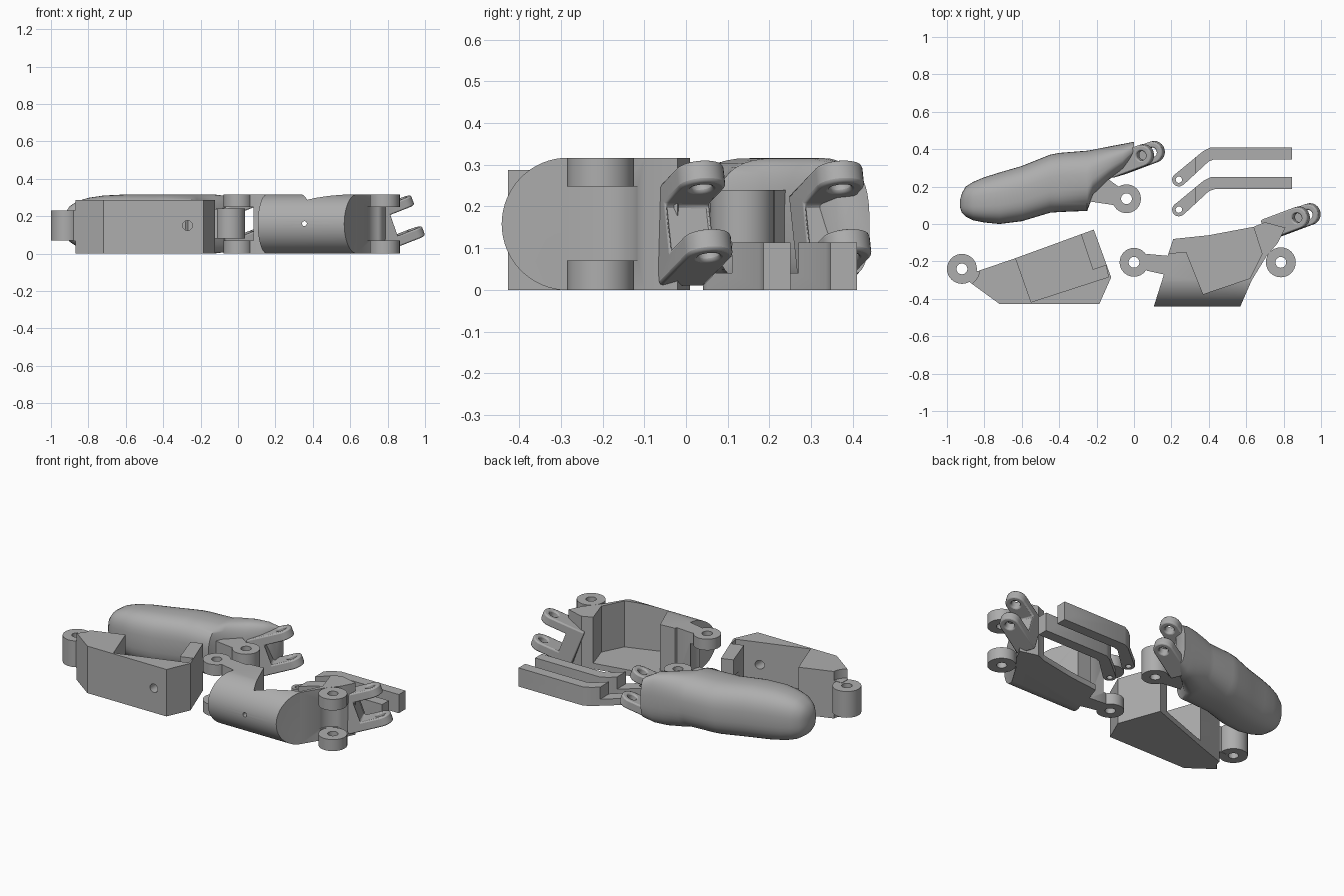
import bpy, bmesh, math
from mathutils import Matrix, Vector

cube = bpy.data.objects.get("Cube")
if cube:
    bpy.data.objects.remove(cube, do_unlink=True)

grey = bpy.data.materials.new("plastic grey")
grey.use_nodes = True
COLOUR = (0.42, 0.42, 0.42, 1)
grey.diffuse_color = COLOUR
grey.node_tree.nodes["Principled BSDF"].inputs["Base Color"].default_value = COLOUR

TOP = 0.316   # full height of the finger bodies
MID = TOP / 2


def make(name, bm):
    bmesh.ops.recalc_face_normals(bm, faces=bm.faces)
    mesh = bpy.data.meshes.new(name)
    bm.to_mesh(mesh)
    bm.free()
    ob = bpy.data.objects.new(name, mesh)
    bpy.context.collection.objects.link(ob)
    mesh.materials.append(grey)
    return ob


def prism(name, outline, z0, z1, matrix=Matrix()):
    bm = bmesh.new()
    face = bm.faces.new([bm.verts.new((p[0], p[1], z0)) for p in outline])
    ext = bmesh.ops.extrude_face_region(bm, geom=[face])["geom"]
    bmesh.ops.translate(bm, vec=(0, 0, z1 - z0),
                        verts=[v for v in ext if isinstance(v, bmesh.types.BMVert)])
    bm.transform(matrix)
    return make(name, bm)


def arc(c, r, a0=0, a1=360, n=32):
    steps = n if a1 - a0 == 360 else n + 1
    return [(c[0] + r * math.cos(math.radians(a0 + (a1 - a0) * i / n)),
             c[1] + r * math.sin(math.radians(a0 + (a1 - a0) * i / n))) for i in range(steps)]


def disc(name, c, r, z0, z1, matrix=Matrix()):
    return prism(name, arc(c, r), z0, z1, matrix)


def bore_y(x, z, r, y0, y1):
    """Cutter running along y."""
    turn = Matrix(((1, 0, 0, 0), (0, 0, 1, 0), (0, 1, 0, 0), (0, 0, 0, 1)))
    return disc("cutter", (x, z), r, y0, y1, turn)


def combine(ob, operation, *others):
    for other in others:
        mod = ob.modifiers.new("bool", "BOOLEAN")
        mod.operation, mod.object, mod.solver = operation, other, "EXACT"
        graph = bpy.context.evaluated_depsgraph_get()
        mesh = bpy.data.meshes.new_from_object(ob.evaluated_get(graph))
        ob.modifiers.clear()
        ob.data = mesh
        bpy.data.objects.remove(other, do_unlink=True)
    return ob


def smooth(ob, angle=35):
    bpy.ops.object.select_all(action="DESELECT")
    ob.select_set(True)
    bpy.context.view_layer.objects.active = ob
    bpy.ops.object.shade_smooth_by_angle(angle=math.radians(angle))


def fork(name, centre):
    """Tilted two-pronged clevis: u runs along the prongs, w along the pin."""
    w = Vector((-0.33, -0.1, 0.94)).normalized()
    u = Vector((0.88, 0.33, 0.34))
    u = (u - w * u.dot(w)).normalized()
    v = w.cross(u)
    m = Matrix((u, v, w)).transposed().to_4x4()
    m.translation = centre
    r, half, gap = 0.058, 0.115, 0.06
    outline = [(-0.2, r)] + [(-0.2, -r)] + arc((0, 0), r, -90, 90, 16)
    ob = prism(name, outline, -half, half, m)
    slot = [(-0.06, 0.1), (-0.11, 0.05), (-0.11, -0.05), (-0.06, -0.1), (0.1, -0.1), (0.1, 0.1)]
    top = prism("cutter", [(-2, -2), (2, -2), (2, 2), (-2, 2)], TOP, 1)
    combine(ob, "DIFFERENCE", prism("cutter", slot, -gap, gap, m),
            disc("cutter", (0, 0), 0.026, -0.3, 0.3, m), top)
    bev = ob.modifiers.new("soft edges", "BEVEL")
    bev.width, bev.segments, bev.limit_method = 0.008, 2, "ANGLE"
    bev.angle_limit = math.radians(50)
    smooth(ob)


# --- Fingertip: lofted rounded body -------------------------------------
# each station: x, low y, high y, half height
stations = [(-0.93, 0.09, 0.13, 0.03), (-0.92, 0.06, 0.165, 0.065), (-0.9, 0.04, 0.2, 0.095),
            (-0.86, 0.02, 0.225, 0.122), (-0.8, 0.008, 0.25, 0.14), (-0.72, 0, 0.275, 0.152),
            (-0.6, 0.015, 0.31, MID), (-0.45, 0.06, 0.37, MID), (-0.4, 0.064, 0.38, MID),
            (-0.25, 0.07, 0.392, MID), (-0.22, 0.15, 0.397, MID), (-0.13, 0.24, 0.415, MID),
            (-0.06, 0.29, 0.428, 0.15), (0, 0.36, 0.44, 0.12)]
bm = bmesh.new()
rings = []
for x, lo, hi, h in stations:
    ring = []
    for i in range(40):
        a = 2 * math.pi * i / 40
        c, s = math.cos(a), math.sin(a)
        p = 0.8 if c > 0 else 0.7
        ring.append(bm.verts.new((x, (lo + hi) / 2 + (hi - lo) / 2 * math.copysign(abs(c) ** p, c),
                                  MID + h * math.copysign(abs(s) ** p, s))))
    rings.append(ring)
for a, b in zip(rings, rings[1:]):
    for i in range(40):
        j = (i + 1) % 40
        bm.faces.new((a[i], a[j], b[j], b[i]))
bm.faces.new(rings[0])
bm.faces.new(rings[-1])
smooth(make("fingertip_body", bm), 50)

# fingertip hinge lug
lug_c = (-0.04, 0.135)
lug = prism("fingertip_hinge", [(-0.3, 0.13), (-0.1, 0.1), (-0.04, 0.1), (-0.04, 0.17),
                                (-0.16, 0.255), (-0.3, 0.25)], 0.081, 0.239)
combine(lug, "UNION", disc("lug", lug_c, 0.077, 0.08, 0.24))
combine(lug, "DIFFERENCE", disc("cutter", lug_c, 0.029, -1, 1))
smooth(lug)
fork("fingertip_fork", Vector((0.075, 0.376, 0.185)))

# --- Middle segment: half-round shell with an open pocket ----------------
left_c, right_c = (0, -0.205), (0.785, -0.205)
body = prism("middle_body", [(0.16, -0.27), (0.1, -0.46), (0.56, -0.46), (0.63, -0.3), (0.71, -0.17),
                             (0.77, -0.1), (0.81, -0.02), (0.7, 0.01), (0.64, -0.015), (0.4, -0.06),
                             (0.21, -0.08), (0.18, -0.17), (0.07, -0.16), (0, -0.2), (0.07, -0.25)],
             0, TOP)
combine(body, "UNION", disc("lug", left_c, 0.077, 0, TOP), disc("lug", right_c, 0.08, 0, TOP))
# half-round profile in y-z, swept along x
along_x = Matrix(((0, 0, 1, 0), (1, 0, 0, 0), (0, 1, 0, 0), (0, 0, 0, 1)))
profile = [(0.3, -0.001), (0.3, TOP + 0.001)] + arc((-0.283, MID), MID + 0.001, 90, 270, 32)
combine(body, "INTERSECT", prism("cutter", profile, -0.5, 1.5, along_x))
pocket = [(0.1, -0.162), (0.28, -0.15), (0.37, -0.375), (0.62, -0.29), (0.685, -0.16),
          (0.64, -0.02), (0.6, 0.1), (0.1, 0.1)]
combine(body, "DIFFERENCE", prism("cutter", pocket, 0.035, 1))
for c in (left_c, right_c):
    combine(body, "DIFFERENCE", disc("cutter", c, 0.095, 0.07, 0.248),
            disc("cutter", c, 0.029, -1, 1))
combine(body, "DIFFERENCE", bore_y(0.355, 0.16, 0.013, -0.6, -0.2))
smooth(body)
fork("middle_fork", Vector((0.908, 0.043, 0.185)))

# --- Base block: floor, wedge walls and single hinge ---------------------
base_c, base_top = (-0.92, -0.24), 0.287
base = prism("base_block", [(-0.88, -0.31), (-0.72, -0.427), (-0.185, -0.427), (-0.122, -0.285),
                            (-0.215, -0.03), (-0.64, -0.185), (-0.83, -0.25), (-0.88, -0.25)],
             0, base_top)
tray = [(-0.633, -0.182), (-0.55, -0.417), (-0.137, -0.283), (-0.15, -0.222), (-0.22, -0.245),
        (-0.283, -0.055), (-0.35, 0.1), (-0.66, 0)]
combine(base, "DIFFERENCE", prism("cutter", tray, 0.035, 1),
        disc("cutter", base_c, 0.095, 0.232, 1), disc("cutter", base_c, 0.095, -1, 0.068))
combine(base, "UNION", disc("lug", base_c, 0.08, 0.07, 0.23))
combine(base, "DIFFERENCE", disc("cutter", base_c, 0.029, -1, 1),
        bore_y(-0.62, 0.15, 0.026, -0.6, -0.1), bore_y(-0.27, 0.15, 0.026, -0.6, -0.1))
smooth(base, 30)

# --- Two bent link bars --------------------------------------------------
for name, dy in (("front_link", -0.16), ("back_link", 0)):
    eye = (0.24, 0.237 + dy)
    bar = prism(name, [(x, y + dy) for x, y in
                       [(0.215, 0.262), (0.37, 0.39), (0.41, 0.41), (0.845, 0.41), (0.845, 0.346),
                        (0.43, 0.346), (0.4, 0.335), (0.265, 0.21)]], 0, 0.114)
    combine(bar, "UNION", disc("eye", eye, 0.036, 0, 0.114))
    step = [(0.1, dy), (0.33, dy), (0.33, 0.6 + dy), (0.1, 0.6 + dy)]
    combine(bar, "DIFFERENCE", prism("cutter", step, 0.04, 1),
            disc("cutter", eye, 0.017, -1, 1), bore_y(0.805, 0.057, 0.026, 0, 0.6))
    smooth(bar)
